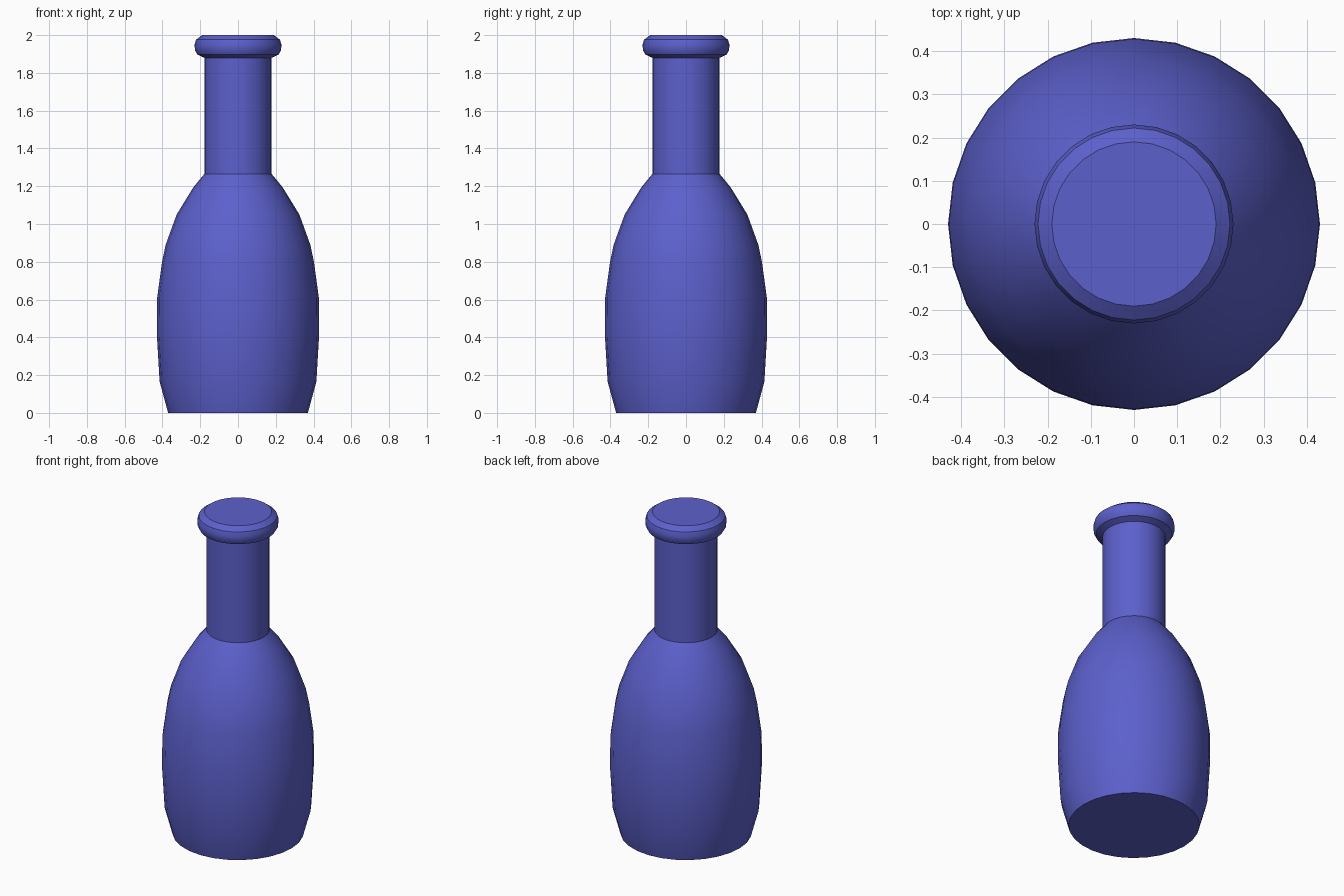
import bpy, bmesh, math

if "Cube" in bpy.data.objects:
    bpy.data.objects.remove(bpy.data.objects["Cube"])

SIDES = 28

glass = bpy.data.materials.new("blue glass")
glass.diffuse_color = (0.107, 0.117, 0.60, 1)
glass.use_nodes = True
glass.node_tree.nodes["Principled BSDF"].inputs["Base Color"].default_value = glass.diffuse_color


def lathe(name, profile, cap_bottom=False, cap_top=False):
    """Turn a (radius, height) profile around z, capping only the exposed ends."""
    bm = bmesh.new()
    rings = []
    for r, z in profile:
        angles = [2 * math.pi * i / SIDES for i in range(SIDES)]
        rings.append([bm.verts.new((r * math.cos(a), r * math.sin(a), z)) for a in angles])
    for low, high in zip(rings, rings[1:]):
        for i in range(SIDES):
            j = (i + 1) % SIDES
            bm.faces.new((low[i], low[j], high[j], high[i]))
    if cap_bottom:
        bm.faces.new(rings[0][::-1])
    if cap_top:
        bm.faces.new(rings[-1])
    mesh = bpy.data.meshes.new(name)
    bm.to_mesh(mesh)
    bm.free()
    mesh.materials.append(glass)
    obj = bpy.data.objects.new(name, mesh)
    bpy.context.collection.objects.link(obj)
    bpy.context.view_layer.objects.active = obj
    obj.select_set(True)
    bpy.ops.object.shade_smooth_by_angle(angle=math.radians(30))
    obj.select_set(False)


# Bulging body with a flat base
lathe("body", [(0.37, 0), (0.415, 0.165), (0.43, 0.42), (0.428, 0.61), (0.402, 0.80),
               (0.383, 0.89), (0.325, 1.05), (0.236, 1.195), (0.178, 1.265)], cap_bottom=True)

# Straight neck
lathe("neck", [(0.178, 1.265), (0.178, 1.88)])

# Rounded lip with a closed top
lathe("lip", [(0.178, 1.88), (0.215, 1.897), (0.228, 1.92), (0.23, 1.95),
              (0.222, 1.976), (0.19, 2.0)], cap_top=True)
